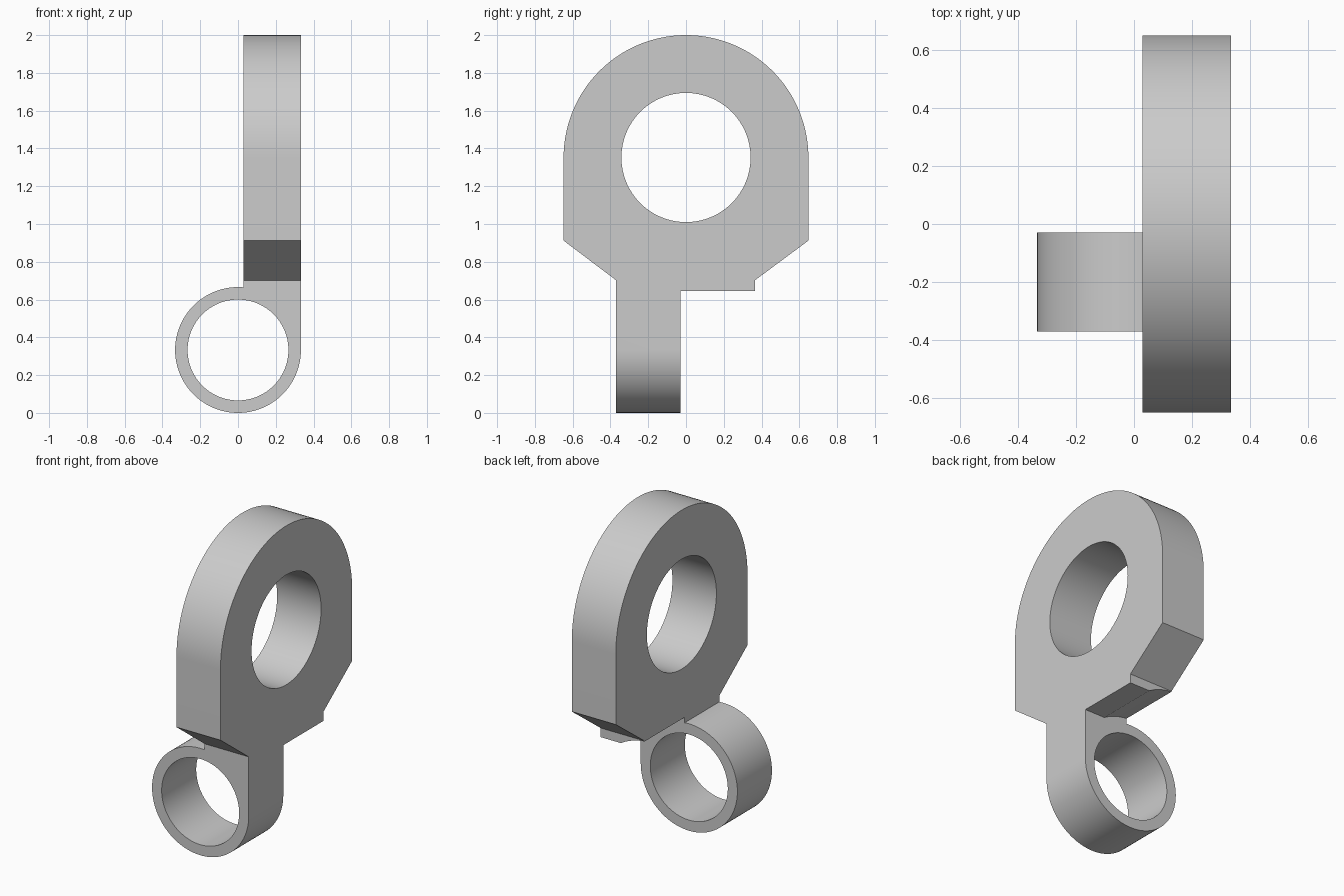
import bpy
import bmesh
from math import sin, cos, pi, radians
from mathutils import Vector

cube = bpy.data.objects.get("Cube")
if cube:
    bpy.data.objects.remove(cube, do_unlink=True)

grey = bpy.data.materials.new("light_grey")
grey.use_nodes = True
grey.diffuse_color = (0.6, 0.6, 0.6, 1)
grey.node_tree.nodes["Principled BSDF"].inputs["Base Color"].default_value = (0.6, 0.6, 0.6, 1)

# Main sizes
R = 0.333                      # knuckle outer radius and axis height
EYE_Z, EYE_R = 1.352, 0.648    # upper eye centre height and outer radius
X0, X1 = 0.03, R               # plate thickness range
Y0, Y1 = -0.37, -0.03          # knuckle width range


def prism(name, points, direction):
    """Extrude a closed outline of 3D points along a direction."""
    bm = bmesh.new()
    face = bm.faces.new([bm.verts.new(p) for p in points])
    new = bmesh.ops.extrude_face_region(bm, geom=[face])["geom"]
    verts = [v for v in new if isinstance(v, bmesh.types.BMVert)]
    bmesh.ops.translate(bm, verts=verts, vec=Vector(direction))
    bmesh.ops.recalc_face_normals(bm, faces=bm.faces[:])
    mesh = bpy.data.meshes.new(name)
    bm.to_mesh(mesh)
    bm.free()
    mesh.materials.append(grey)
    obj = bpy.data.objects.new(name, mesh)
    bpy.context.collection.objects.link(obj)
    return obj


def circle(radius, n=96):
    return [(radius * cos(2 * pi * i / n), radius * sin(2 * pi * i / n)) for i in range(n)]


def cylinder_y(name, radius, start, end):
    """Cylinder along y on the knuckle axis."""
    return prism(name, [(a, start, R + b) for a, b in circle(radius)], (0, end - start, 0))


def combine(target, tool, operation):
    mod = target.modifiers.new(operation.lower(), "BOOLEAN")
    mod.operation, mod.solver, mod.object = operation, "EXACT", tool
    bpy.context.view_layer.objects.active = target
    bpy.ops.object.modifier_apply(modifier=mod.name)
    bpy.data.objects.remove(tool, do_unlink=True)


# Plate: round top, chamfered shoulders, stem on one side and short tab on the other
steps = 64
outline = [(EYE_R * cos(pi * i / steps), EYE_Z + EYE_R * sin(pi * i / steps)) for i in range(steps + 1)]
outline += [(-EYE_R, 0.912), (Y0, 0.702), (Y0, R), (Y1, R),
            (Y1, 0.645), (0.365, 0.645), (0.365, 0.702), (EYE_R, 0.912)]
bracket = prism("eye_bracket", [(X0, y, z) for y, z in outline], (X1 - X0, 0, 0))

# Round hole in the eye
eye_hole = prism("eye_hole", [(-0.2, a, EYE_Z + b) for a, b in circle(0.342)], (0.8, 0, 0))
combine(bracket, eye_hole, "DIFFERENCE")

# Curved clearance under the tab, then the knuckle ring and its bore
combine(bracket, cylinder_y("clearance", 0.367, Y1, 0.5), "DIFFERENCE")
combine(bracket, cylinder_y("knuckle", R, Y0, Y1), "UNION")
combine(bracket, cylinder_y("bore", 0.267, -0.6, 0.2), "DIFFERENCE")

bpy.ops.object.select_all(action="DESELECT")
bracket.select_set(True)
bpy.context.view_layer.objects.active = bracket
bpy.ops.object.shade_smooth_by_angle(angle=radians(25))
